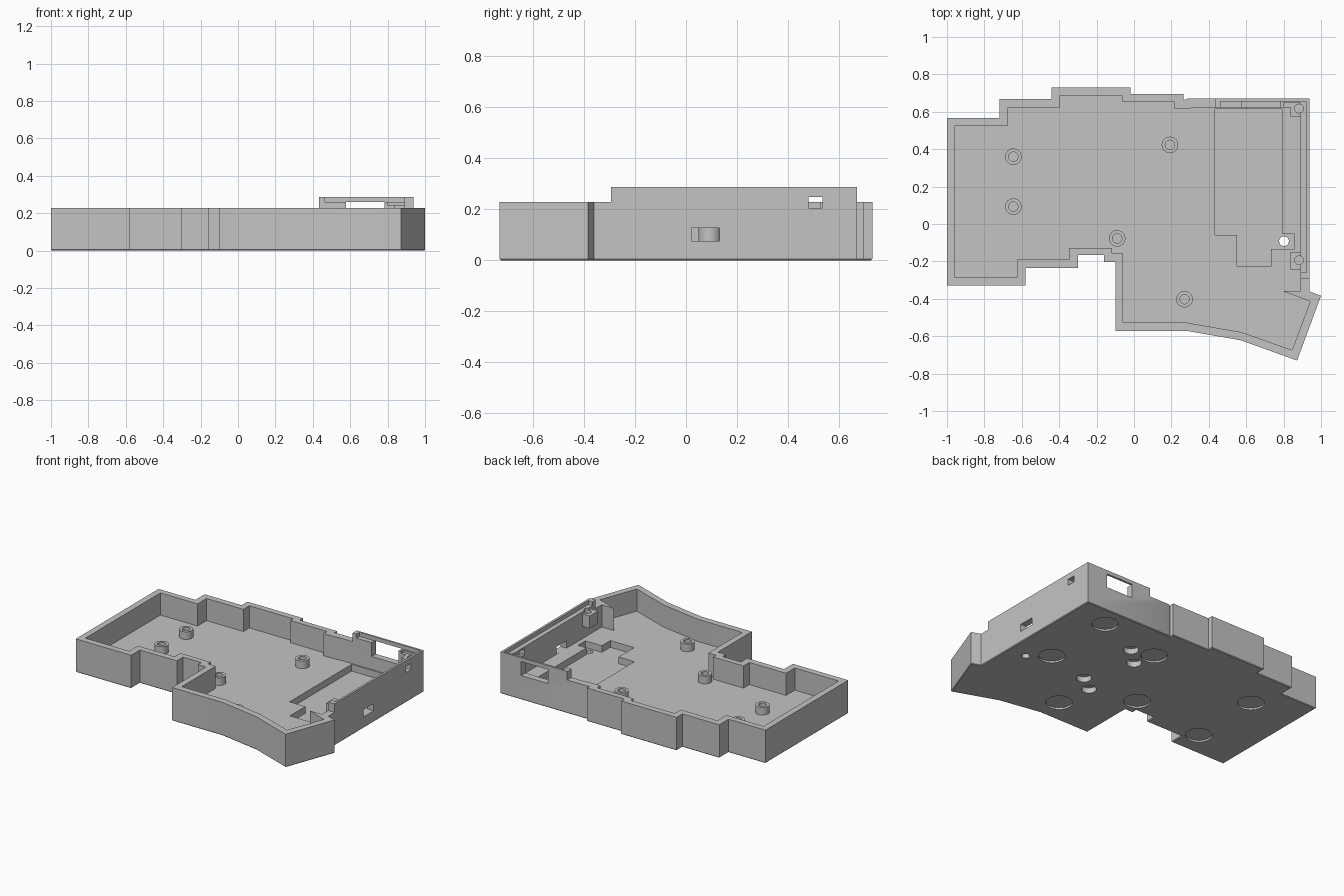
import bpy, bmesh
from math import tau, cos, sin

if "Cube" in bpy.data.objects:
    bpy.data.objects.remove(bpy.data.objects["Cube"])

grey = bpy.data.materials.new("case_grey")
grey.use_nodes = True
colour = (0.55, 0.55, 0.55, 1)
grey.diffuse_color = colour
grey.node_tree.nodes["Principled BSDF"].inputs["Base Color"].default_value = colour

TOP, LIP, FLOOR = 0.228, 0.287, 0.076


def add_object(name, bm):
    bmesh.ops.recalc_face_normals(bm, faces=bm.faces)
    mesh = bpy.data.meshes.new(name)
    bm.to_mesh(mesh)
    bm.free()
    mesh.materials.append(grey)
    obj = bpy.data.objects.new(name, mesh)
    bpy.context.collection.objects.link(obj)
    return obj


def prism(name, points, z0, z1, chamfer=0):
    bm = bmesh.new()
    face = bm.faces.new([bm.verts.new((x, y, z0)) for x, y in points])
    new = bmesh.ops.extrude_face_region(bm, geom=[face])["geom"]
    verts = [v for v in new if isinstance(v, bmesh.types.BMVert)]
    bmesh.ops.translate(bm, verts=verts, vec=(0, 0, z1 - z0))
    if chamfer:
        bottom = [e for e in bm.edges if all(v.co.z == z0 for v in e.verts)]
        bmesh.ops.bevel(bm, geom=bottom, offset=chamfer, segments=1, affect="EDGES")
    return add_object(name, bm)


def box(x0, x1, y0, y1, z0, z1):
    return prism("box_cutter", [(x0, y0), (x1, y0), (x1, y1), (x0, y1)], z0, z1)


def drum(x, y, r, z0, z1, sides=32):
    ring = [(x + r * cos(tau * i / sides), y + r * sin(tau * i / sides)) for i in range(sides)]
    return prism("round_cutter", ring, z0, z1)


def cut(target, cutters):
    for c in cutters:
        mod = target.modifiers.new("cut", "BOOLEAN")
        mod.operation, mod.solver, mod.object = "DIFFERENCE", "EXACT", c
    graph = bpy.context.evaluated_depsgraph_get()
    mesh = bpy.data.meshes.new_from_object(target.evaluated_get(graph))
    target.modifiers.clear()
    target.data = mesh
    for c in cutters:
        bpy.data.objects.remove(c)


# Outline of the stepped case, and of the cavity inside its walls
outer = [(-1, .567), (-.72, .567), (-.72, .667), (-.44, .667), (-.44, .73), (-.02, .73),
         (-.02, .695), (.265, .695), (.265, .662), (.285, .67), (.937, .67), (.937, -.36),
         (1, -.384), (.872, -.73), (.572, -.622), (.28, -.571), (-.1, -.571), (-.1, -.204),
         (-.16, -.204), (-.16, -.167), (-.3, -.167), (-.3, -.234), (-.58, -.234),
         (-.58, -.329), (-1, -.329)]
inner = [(-.957, .526), (-.675, .526), (-.675, .623), (-.396, .623), (-.396, .688),
         (-.063, .688), (-.063, .656), (.215, .656), (.215, .618), (.3, .618), (.337, .624),
         (.836, .624), (.836, .571), (.89, .571), (.89, -.151), (.836, -.151),
         (.836, -.242), (.89, -.242), (.89, -.359), (.797, -.359), (.942, -.414),
         (.845, -.674), (.577, -.579), (.28, -.527), (-.058, -.527), (-.058, -.159),
         (-.117, -.159), (-.117, -.128), (-.347, -.128), (-.347, -.191), (-.625, -.191),
         (-.625, -.286), (-.957, -.286)]
recess = [(.432, .614), (.792, .614), (.792, -.054), (.857, -.054), (.857, -.134),
          (.732, -.134), (.732, -.226), (.552, -.226), (.552, -.058), (.432, -.058)]

standoffs = [(-.645, .36), (-.645, .093), (.192, .423), (-.09, -.077), (.27, -.402)]
feet = [(.678, .528), (.677, .013), (-.655, -.155)] + [standoffs[i] for i in (0, 2, 3, 4)]
magnets = [(.347, .385), (.23, .273), (.347, -.07), (.235, -.156)]
wall_screws = [(.882, .617), (.882, -.194)]

case = prism("case_shell", outer, 0, LIP, chamfer=.005)
# Lower rim everywhere but the raised rear right corner, then hollow the shell
cut(case, [prism("rim_cutter", [(-2, -2), (2, -2), (2, -.293), (.432, -.293), (.432, 2), (-2, 2)], TOP, 1),
           prism("cavity_cutter", inner, FLOOR, 2)])
# Ledge inside the thin lip, hanging screw pads, floor recess
cut(case, [box(.462, .922, -.258, .656, .26, 1)])
cut(case, [box(.8, .89, .565, .646, .245, 1), box(.8, .89, -.242, -.151, .245, 1),
           box(.8, .89, .565, .624, FLOOR, .16), box(.8, .89, -.26, -.14, FLOOR, .16),
           prism("recess_cutter", recess, .03, .12)])
# Rear window, side ports and reset hole
cut(case, [box(.577, .782, .5, .8, .165, .261), box(.87, 1.1, .48, .535, .205, .248),
           box(.87, 1.1, .022, .132, .0765, .127), drum(.802, -.092, .026, -1, .15)])
# Screw holes in the wall pads, foot and magnet pockets underneath
cut(case, [drum(x, y, .024, .17, 1, 12) for x, y in wall_screws])
cut(case, [drum(x, y, .084, -1, .012, 40) for x, y in feet])
cut(case, [drum(x, y, .047, -1, .037) for x, y in magnets])

# Hollow mounting posts on the floor
for i, (x, y) in enumerate(standoffs):
    post = drum(x, y, .044, FLOOR - .01, .128)
    post.name = f"standoff_{i + 1}"
    cut(post, [drum(x, y, .025, FLOOR, 1)])

for obj in bpy.context.collection.objects:
    if obj.type == "MESH" and obj.name.startswith(("case", "standoff")):
        bpy.ops.object.select_all(action="DESELECT")
        obj.select_set(True)
        bpy.context.view_layer.objects.active = obj
        bpy.ops.object.shade_smooth_by_angle()
